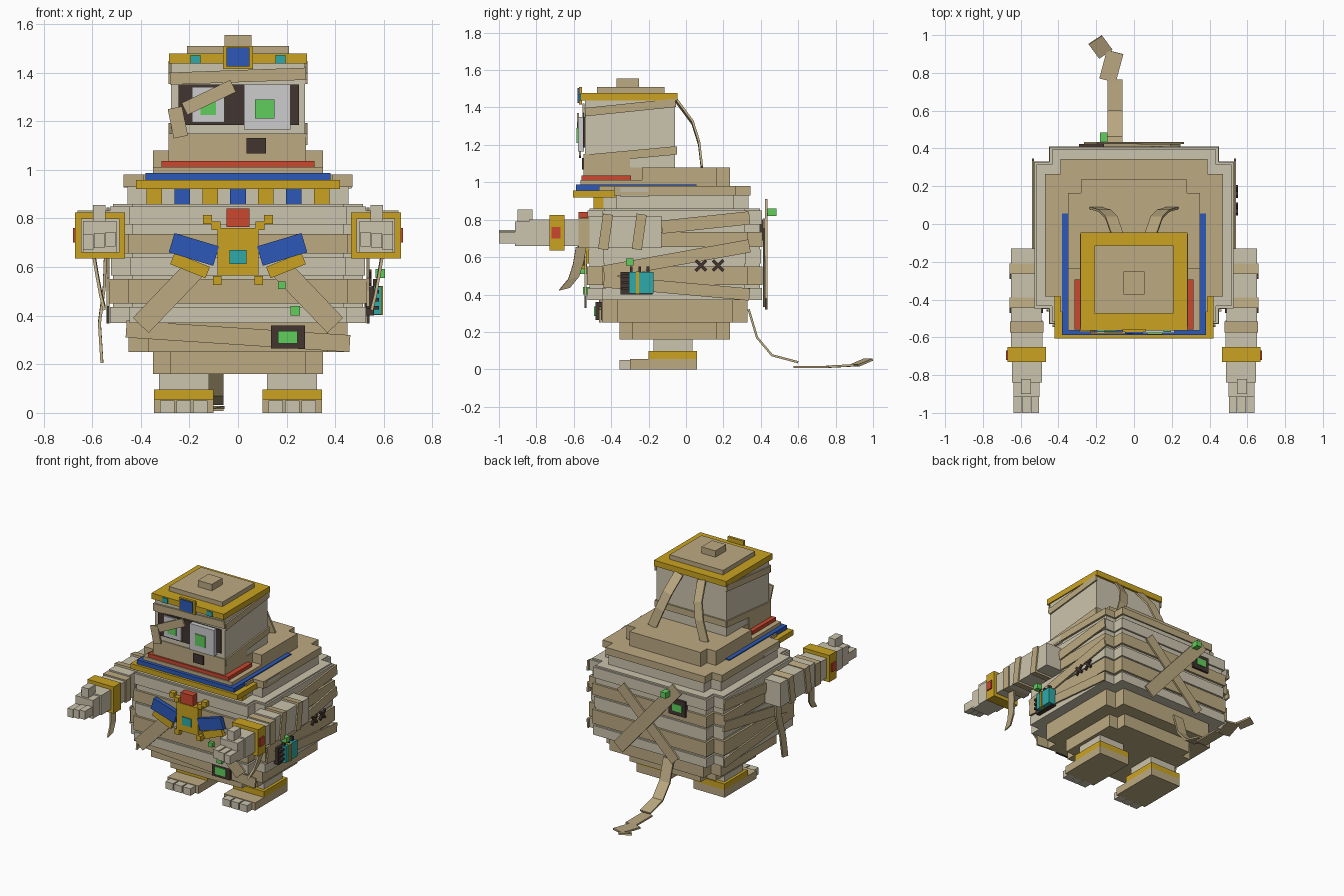
import bpy, bmesh, math
from mathutils import Vector

cube = bpy.data.objects.get("Cube")
if cube:
    bpy.data.objects.remove(cube, do_unlink=True)


def material(name, r, g, b):
    lin = [((c / 255 + 0.055) / 1.055) ** 2.4 for c in (r, g, b)] + [1]
    m = bpy.data.materials.new(name)
    m.use_nodes = True
    m.diffuse_color = lin
    p = m.node_tree.nodes["Principled BSDF"]
    p.inputs["Base Color"].default_value = lin
    p.inputs["Roughness"].default_value = 0.8
    return m


LIGHT = material("pale linen", 203, 196, 173)
TAN = material("tan linen", 188, 170, 130)
GOLD = material("gold", 203, 164, 33)
BLUE = material("blue", 44, 88, 184)
RED = material("red", 203, 71, 48)
DARK = material("dark brown", 66, 53, 48)
GREEN = material("green glow", 97, 206, 92)
TEAL = material("teal", 45, 170, 168)
WHITE = material("eye white", 204, 204, 206)


def finish(name, bm, mat):
    bmesh.ops.recalc_face_normals(bm, faces=bm.faces)
    me = bpy.data.meshes.new(name)
    bm.to_mesh(me)
    bm.free()
    me.materials.append(mat)
    ob = bpy.data.objects.new(name, me)
    bpy.context.collection.objects.link(ob)
    return ob


def box(name, x, y, z, mat, tilt=(0, 0, 0)):
    """Box from (min, max) ranges, tilted in degrees about its centre."""
    bm = bmesh.new()
    bmesh.ops.create_cube(bm, size=1)
    for v in bm.verts:
        v.co = Vector([c * abs(r[1] - r[0]) for c, r in zip(v.co, (x, y, z))])
    ob = finish(name, bm, mat)
    ob.location = [(r[0] + r[1]) / 2 for r in (x, y, z)]
    ob.rotation_euler = [math.radians(a) for a in tilt]
    return ob


def stepped(name, a, b, z, mat, step=0.08, cy=-0.06):
    """Layer with a notched-corner plan."""
    c, d = a - step, b - step
    quarter = [(a, 0), (a, d), (c, d), (c, b), (0, b)]
    plan = quarter[1:4]
    plan = plan + [(-x, y) for x, y in reversed(plan)]
    plan = plan + [(x, -y) for x, y in reversed(plan)]
    bm = bmesh.new()
    face = bm.faces.new([bm.verts.new((x, y + cy, z[0])) for x, y in plan])
    top = bmesh.ops.extrude_face_region(bm, geom=[face])["geom"]
    bmesh.ops.translate(bm, vec=(0, 0, z[1] - z[0]),
                        verts=[g for g in top if isinstance(g, bmesh.types.BMVert)])
    return finish(name, bm, mat)


def ribbon(name, pts, side, width, mat=TAN, thick=0.012):
    """Cloth strip along a path; side is the direction of its width."""
    side = Vector(side).normalized() * width / 2
    bm = bmesh.new()
    rows = [[bm.verts.new(Vector(p) + side * k) for k in (-1, 1)] for p in pts]
    for p, q in zip(rows, rows[1:]):
        bm.faces.new((p[0], p[1], q[1], q[0]))
    ob = finish(name, bm, mat)
    mod = ob.modifiers.new("thickness", "SOLIDIFY")
    mod.thickness, mod.offset = thick, 0
    return ob


def plate(name, p, q, normal, width, mat=TAN, thick=0.012):
    """Straight strip lying flat on a surface."""
    return ribbon(name, [p, q], (Vector(q) - Vector(p)).cross(Vector(normal)), width, mat, thick)


# Body layers
stepped("pelvis", 0.35, 0.295, (0.16, 0.25), TAN, 0.07)
stepped("lower_belly", 0.45, 0.39, (0.25, 0.37), TAN)
stepped("belly_core", 0.515, 0.455, (0.37, 0.86), LIGHT)
for i, z in enumerate([(0.45, 0.55), (0.655, 0.735)]):
    stepped(f"belly_band_{i}", 0.53, 0.47, z, TAN)
stepped("belly_base_band", 0.527, 0.467, (0.37, 0.435), LIGHT)
stepped("belly_middle_band", 0.522, 0.462, (0.565, 0.64), LIGHT)
stepped("belly_top_band", 0.527, 0.467, (0.775, 0.85), LIGHT)
stepped("shoulder_lower", 0.455, 0.395, (0.86, 0.93), LIGHT)
stepped("shoulder_upper", 0.47, 0.405, (0.93, 0.98), TAN)
stepped("neck_base", 0.35, 0.27, (0.98, 1.08), TAN, 0.07, -0.035)
plate("waist_wrap", (-0.46, -0.458, 0.345), (0.46, -0.458, 0.285), (0, 1, 0), 0.07)

# Slanted wraps on the body sides
for s in (-1, 1):
    x = 0.535 * s
    for i, (z0, z1, w) in enumerate([(0.76, 0.81, 0.07), (0.52, 0.66, 0.07), (0.47, 0.40, 0.065)]):
        plate(f"side_wrap_{i}", (x, -0.13 if i == 0 else -0.44, z0), (x, 0.34, z1), (1, 0, 0), w)
    # Front crossing wraps
    plate("chest_wrap", (0.17 * s, -0.538, 0.60), (0.40 * s, -0.538, 0.36), (0, 1, 0), 0.09)
    box("shoulder_knot", (0.41 * s, 0.47 * s), (-0.35, -0.2), (0.925, 0.975), LIGHT, (0, 5, 0))

# Legs
for s in (-1, 1):
    def lx(a, b):
        return (a * s, b * s)
    box("foot", lx(0.10, 0.345), (-0.30, 0.06), (0, 0.055), TAN)
    for i in range(3):
        box("toe", lx(0.125 + i * 0.068, 0.185 + i * 0.068), (-0.355, -0.29), (0, 0.05), LIGHT)
    box("ankle_band", lx(0.10, 0.345), (-0.20, 0.06), (0.055, 0.097), GOLD)
    box("leg", lx(0.12, 0.325), (-0.175, 0.035), (0.095, 0.165), LIGHT)

# Arms
for s in (-1, 1):
    def ax(a, b):
        return (a * s, b * s)
    box("upper_arm", ax(0.49, 0.65), (-0.52, -0.13), (0.65, 0.82), LIGHT)
    for y in (-0.25, -0.43):
        box("arm_wrap", ax(0.482, 0.66), (y - 0.027, y + 0.027), (0.64, 0.83), TAN, (-8, 0, 0))
    box("forearm", ax(0.485, 0.65), (-0.66, -0.51), (0.66, 0.80), LIGHT)
    box("forearm_wrap", ax(0.478, 0.657), (-0.575, -0.515), (0.65, 0.81), TAN)
    box("bracelet", ax(0.465, 0.67), (-0.73, -0.65), (0.635, 0.825), GOLD)
    box("bracelet_gem", ax(0.66, 0.678), (-0.72, -0.67), (0.70, 0.76), RED)
    box("hand", ax(0.487, 0.645), (-0.84, -0.72), (0.66, 0.80), LIGHT)
    box("knuckles", ax(0.50, 0.637), (-0.915, -0.83), (0.66, 0.79), LIGHT)
    for i in range(3):
        box("finger", ax(0.503 + i * 0.046, 0.546 + i * 0.046), (-1.0, -0.90),
            (0.685 - i * 0.006, 0.745 - i * 0.006), LIGHT)
    box("thumb", ax(0.545, 0.597), (-0.90, -0.82), (0.77, 0.855), LIGHT)
    ribbon("arm_strip", [(0.595 * s, -0.56, 0.66), (0.58 * s, -0.575, 0.57),
                         (0.565 * s, -0.60, 0.49), (0.55 * s, -0.65, 0.43)], (0, 1, 0.25), 0.06)
ribbon("elbow_strip", [(-0.545, -0.25, 0.66), (-0.55, -0.25, 0.52), (-0.57, -0.27, 0.37),
                       (-0.56, -0.31, 0.21)], (0, 1, 0.15), 0.06)

# Collar
box("collar_gold", (-0.42, 0.42), (-0.605, -0.37), (0.92, 0.957), GOLD)
box("collar_blue", (-0.38, 0.38), (-0.588, 0.055), (0.957, 0.987), BLUE)
box("collar_tan", (-0.35, 0.35), (-0.565, 0.04), (0.985, 1.012), TAN)
box("collar_red", (-0.315, 0.315), (-0.558, -0.295), (1.012, 1.037), RED)
for i in range(7):
    x = (i - 3) * 0.115
    box("collar_pendant", (x - 0.032, x + 0.032), (-0.495, -0.44), (0.855, 0.925),
        BLUE if i % 2 else GOLD).data.materials[0] = BLUE if i in (1, 3, 5) else GOLD

# Head
box("head", (-0.275, 0.275), (-0.54, -0.06), (1.03, 1.44), LIGHT)
box("jaw", (-0.285, 0.28), (-0.547, -0.30), (1.035, 1.15), TAN)
for s in (-1, 1):
    x = 0.279 * s
    plate("jaw_wrap", (x, -0.54, 1.125), (x, -0.055, 1.17), (1, 0, 0), 0.045)
    plate("brow_side_wrap", (x, -0.54, 1.375), (x, -0.055, 1.425), (1, 0, 0), 0.045)
plate("brow_wrap", (-0.28, -0.548, 1.375), (0.28, -0.548, 1.395), (0, 1, 0), 0.05)
plate("back_head_wrap", (-0.28, -0.055, 1.17), (0.28, -0.055, 1.17), (0, 1, 0), 0.045)
box("headband", (-0.283, 0.283), (-0.565, -0.045), (1.437, 1.478), GOLD)
box("crown_top", (-0.21, 0.21), (-0.475, -0.115), (1.478, 1.51), TAN)
box("crown_knob", (-0.055, 0.055), (-0.372, -0.252), (1.51, 1.555), TAN)
box("headband_frame", (-0.062, 0.062), (-0.573, -0.555), (1.415, 1.51), GOLD)
box("headband_gem", (-0.048, 0.048), (-0.58, -0.56), (1.425, 1.503), BLUE)
for s in (-1, 1):
    box("headband_stud", (s * 0.175 - 0.02, s * 0.175 + 0.02), (-0.572, -0.555), (1.437, 1.472), TEAL)
    ribbon("head_ribbon", [(0.09 * s, -0.05, 1.435), (0.12 * s, 0.035, 1.32),
                           (0.155 * s, 0.07, 1.21), (0.205 * s, 0.085, 1.08)], (1, 0, 0.25 * s), 0.065)

# Face
box("face_opening", (-0.245, 0.25), (-0.55, -0.53), (1.185, 1.35), DARK)
box("left_eye", (0.025, 0.215), (-0.578, -0.545), (1.165, 1.35), WHITE)
box("left_pupil", (0.07, 0.15), (-0.585, -0.57), (1.21, 1.29), GREEN)
box("right_eye", (-0.19, -0.055), (-0.562, -0.545), (1.195, 1.34), WHITE)
box("right_pupil", (-0.155, -0.09), (-0.568, -0.555), (1.225, 1.29), GREEN)
box("mouth", (0.035, 0.115), (-0.555, -0.54), (1.068, 1.13), DARK)
plate("eye_wrap", (-0.22, -0.577, 1.25), (-0.02, -0.577, 1.345), (0, 1, 0), 0.055)
plate("cheek_wrap", (-0.26, -0.567, 1.255), (-0.235, -0.567, 1.135), (0, 1, 0), 0.06)

# Chest beetle ornament
box("beetle_body", (-0.085, 0.085), (-0.57, -0.52), (0.565, 0.76), GOLD)
box("beetle_head", (-0.048, 0.048), (-0.575, -0.52), (0.765, 0.84), RED)
box("beetle_gem", (-0.035, 0.035), (-0.577, -0.56), (0.613, 0.67), TEAL)
for s in (-1, 1):
    plate("beetle_wing", (0.09 * s, -0.558, 0.645), (0.273 * s, -0.558, 0.70), (0, 1, 0), 0.083, BLUE, 0.03)
    plate("beetle_lower_wing", (0.125 * s, -0.553, 0.577), (0.27 * s, -0.553, 0.635), (0, 1, 0), 0.05, GOLD, 0.025)
    for x, z in ((0.125, 0.795), (0.09, 0.77), (0.085, 0.545)):
        box("beetle_leg", (s * x - 0.018, s * x + 0.018), (-0.565, -0.53), (z - 0.018, z + 0.018), GOLD)

# Circuit parts
box("front_panel", (0.135, 0.275), (-0.485, -0.44), (0.265, 0.36), DARK)
box("front_panel_light", (0.165, 0.245), (-0.492, -0.48), (0.285, 0.337), GREEN)
box("front_light_small", (0.165, 0.195), (-0.57, -0.52), (0.51, 0.54), GREEN)
box("front_light_large", (0.215, 0.255), (-0.55, -0.51), (0.40, 0.44), GREEN)
box("side_light", (0.565, 0.605), (-0.32, -0.28), (0.555, 0.592), GREEN)
box("module_base", (0.52, 0.56), (-0.35, -0.18), (0.40, 0.52), DARK)
box("module", (0.54, 0.59), (-0.305, -0.175), (0.405, 0.52), TEAL)
box("module_stripe", (0.55, 0.596), (-0.268, -0.25), (0.403, 0.522), GOLD)
for i in range(3):
    box("module_pin_top", (0.555, 0.575), (-0.30 + i * 0.045, -0.285 + i * 0.045), (0.51, 0.55), DARK)
    box("module_pin_side", (0.56, 0.58), (-0.345, -0.30), (0.425 + i * 0.033, 0.44 + i * 0.033), DARK)

# Cross stitches
for y in (0.08, 0.172):
    for s in (-1, 1):
        plate("stitch", (0.544, y - 0.028, 0.555 - 0.028 * s), (0.544, y + 0.028, 0.555 + 0.028 * s),
              (1, 0, 0), 0.017, DARK)

# Back
plate("back_wrap_long", (0.23, 0.429, 0.35), (-0.23, 0.429, 0.88), (0, 1, 0), 0.09)
plate("back_wrap_short", (0.22, 0.417, 0.78), (-0.21, 0.417, 0.36), (0, 1, 0), 0.075)
box("back_panel", (-0.29, -0.16), (0.39, 0.424), (0.69, 0.80), DARK)
box("back_panel_light", (-0.265, -0.19), (0.42, 0.43), (0.72, 0.77), GREEN)
box("back_light", (-0.18, -0.14), (0.435, 0.485), (0.82, 0.86), GREEN)

# Trailing strip
ribbon("trail_upper", [(-0.1, 0.335, 0.32), (-0.1, 0.38, 0.17), (-0.1, 0.46, 0.075),
                       (-0.1, 0.60, 0.038)], (1, 0, 0), 0.08)
ribbon("trail_lower", [(-0.1, 0.575, 0.013), (-0.1, 0.765, 0.013)], (1, 0, 0), 0.08)
ribbon("trail_bend", [(-0.14, 0.76, 0.014), (-0.10, 0.91, 0.022)], (1, -0.25, 0), 0.09)
ribbon("trail_end", [(-0.15, 0.90, 0.02), (-0.205, 0.975, 0.052)], (0.83, 0.55, 0), 0.085)
